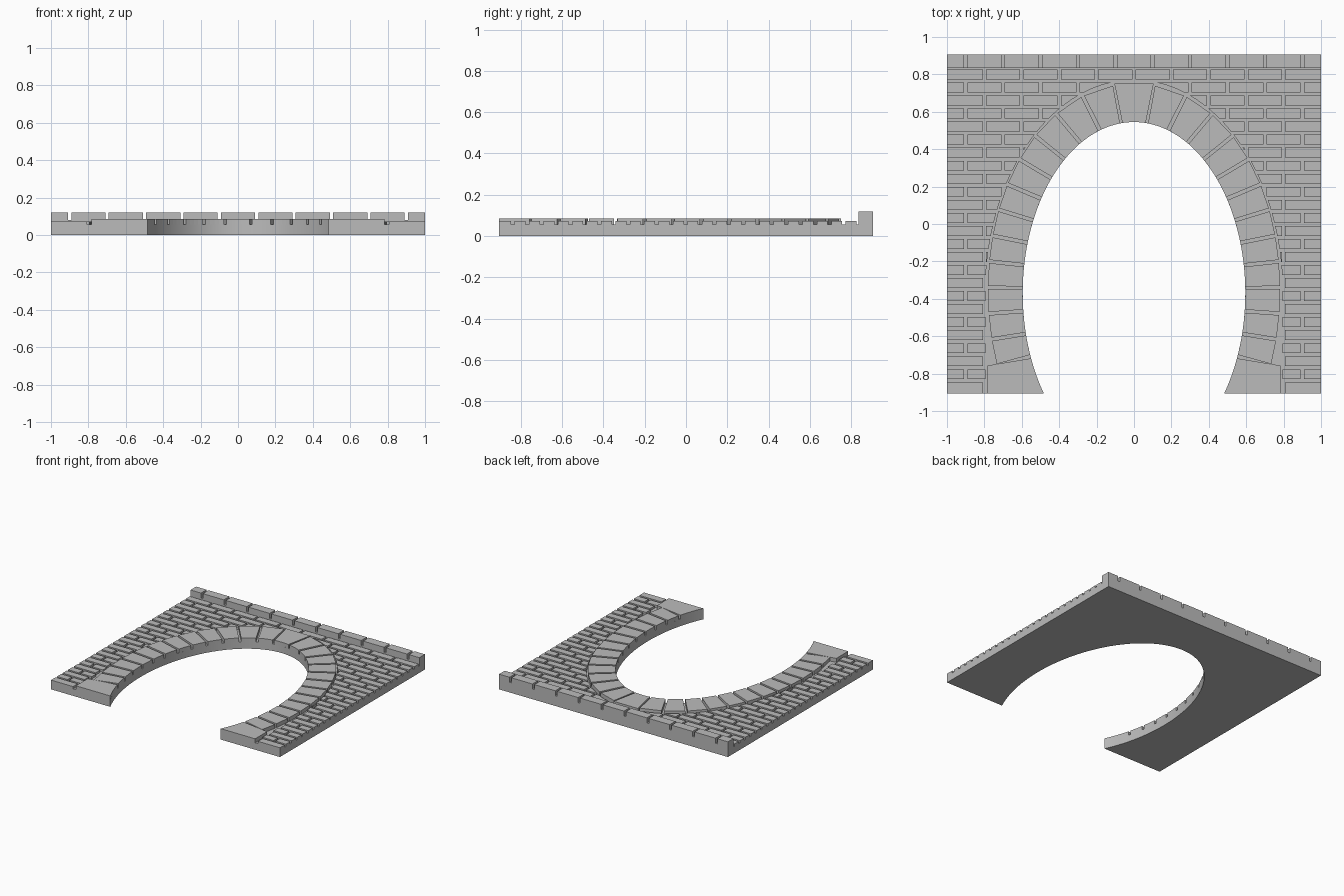
import bpy, bmesh, math

if "Cube" in bpy.data.objects:
    bpy.data.objects.remove(bpy.data.objects["Cube"], do_unlink=True)

stone = bpy.data.materials.new("stone grey")
stone.use_nodes = True
GREY = (0.5, 0.5, 0.5, 1)
stone.diffuse_color = GREY
stone.node_tree.nodes["Principled BSDF"].inputs["Base Color"].default_value = GREY

HALF_W, HALF_H = 1.0, 0.905
YC = -0.37                      # height of the arch centre
IN_A, IN_B = 0.595, 0.915       # opening half axes
CUT_A, CUT_B = 0.795, 1.14      # brick cut-off half axes
FLOOR, BRICK, ARCH, TOP = 0.055, 0.073, 0.086, 0.12
GAP = 0.017


def prisms(name, outlines, z0, z1, mirror=False):
    """Extrude flat outlines into blocks, all in one object."""
    bm = bmesh.new()
    for pts in outlines:
        face = bm.faces.new([bm.verts.new((x, y, z0)) for x, y in pts])
        ext = bmesh.ops.extrude_face_region(bm, geom=[face], use_keep_orig=True)
        top = [v for v in ext["geom"] if isinstance(v, bmesh.types.BMVert)]
        bmesh.ops.translate(bm, verts=top, vec=(0, 0, z1 - z0))
    bmesh.ops.recalc_face_normals(bm, faces=bm.faces)
    mesh = bpy.data.meshes.new(name)
    bm.to_mesh(mesh)
    bm.free()
    mesh.materials.append(stone)
    obj = bpy.data.objects.new(name, mesh)
    bpy.context.collection.objects.link(obj)
    if mirror:
        mod = obj.modifiers.new("Mirror", "MIRROR")
        mod.use_mirror_merge = False
    return obj


def box(x0, x1, y0, y1):
    return [(x0, y0), (x1, y0), (x1, y1), (x0, y1)]


def inner(t):
    return IN_A * math.cos(t), YC + IN_B * math.sin(t)


def inner_arc(t0, t1, n):
    return [inner(t0 + (t1 - t0) * i / n) for i in range(n + 1)]


def angle_at_y(y):
    return math.asin((y - YC) / IN_B)


# Backing plate with the arched opening
t_foot = angle_at_y(-HALF_H)
plate = prisms("backing_plate", [
    [(HALF_W, -HALF_H), (HALF_W, HALF_H), (-HALF_W, HALF_H), (-HALF_W, -HALF_H)]
    + inner_arc(math.pi - t_foot, t_foot, 96)], 0, FLOOR)
bpy.context.view_layer.objects.active = plate
plate.select_set(True)
bpy.ops.object.shade_smooth_by_angle(angle=math.radians(30))


# Brick courses, trimmed where they meet the arch
def cut_x(y):
    if y <= YC:
        return CUT_A
    return CUT_A * math.sqrt(max(0, 1 - ((y - YC) / CUT_B) ** 2))


def cut_y(x):
    return YC + CUT_B * math.sqrt(max(0, 1 - (x / CUT_A) ** 2))


def brick(x0, x1, y0, y1):
    lo = max(x0, cut_x(y1))
    if lo > x1 - 0.008:
        return None
    hi = min(x1, cut_x(y0))
    pts = []
    if hi > lo + 0.001:
        for i in range(6):
            x = lo + (hi - lo) * i / 5
            pts.append((x, min(max(y0, cut_y(x)), y1 - 0.0005)))
    else:
        pts.append((lo, y0))
    if hi < x1 - 0.001:
        pts.append((x1, y0))
    return pts + [(x1, y1), (lo, y1)]


bricks = []
PITCH = 0.0697
for row in range(25):
    y1 = 0.826 - PITCH * row
    y0 = -HALF_H if row == 24 else y1 - PITCH + GAP
    start = 0 if row % 2 == 0 else -0.1
    for k in range(6):
        left = start + 0.2 * k
        if left > 0.99:
            continue
        right = HALF_W if left + 0.2 > 0.99 else left + 0.2 - GAP / 2
        outline = brick(max(0, left + GAP / 2), right, y0, y1)
        if outline:
            bricks.append(outline)
prisms("brick_courses", bricks, FLOOR, BRICK, mirror=True)

# Arch stones, spaced evenly along the opening
t_base, t_key = angle_at_y(-0.71), math.acos(0.068 / IN_A)
STEPS, COUNT = 600, 12
ts = [t_base + (t_key - t_base) * i / STEPS for i in range(STEPS + 1)]
run = [0.0]
for a, b in zip(ts, ts[1:]):
    run.append(run[-1] + math.dist(inner(a), inner(b)))


def angle_at_run(s):
    return next(t for t, r in zip(ts, run) if r >= s - 1e-9)


def outer(t):
    nx, ny = math.cos(t) / IN_A, math.sin(t) / IN_B
    depth = (0.185 + 0.02 * max(0, math.sin(t))) / math.hypot(nx, ny)
    x, y = inner(t)
    return x + nx * depth, y + ny * depth


def shifted_outer(t, s):
    """Outer corner moved along the arch so the joints stay parallel."""
    nx, ny = math.cos(t) / IN_A, math.sin(t) / IN_B
    n = math.hypot(nx, ny)
    x, y = outer(t)
    return x - ny / n * s, y + nx / n * s


arch_stones = []
step = run[-1] / COUNT
for i in range(COUNT):
    j0, j1 = angle_at_run(step * i), angle_at_run(step * (i + 1))
    t0 = angle_at_run(step * i + GAP / 2)
    t1 = angle_at_run(step * (i + 1) - GAP / 2)
    arch_stones.append(inner_arc(t0, t1, 4)
                       + [shifted_outer(j1, -GAP / 2), shifted_outer(j0, GAP / 2)])
prisms("arch_stones", arch_stones, FLOOR, ARCH, mirror=True)

# Keystone and foot stones
t_k = math.acos(0.062 / IN_A)
prisms("keystone", [inner_arc(t_k, math.pi - t_k, 8) + [(-0.105, 0.752), (0.105, 0.752)]],
       FLOOR, ARCH)
t_f = angle_at_y(-0.718)
prisms("foot_stones", [inner_arc(t_foot, t_f, 8) + [(0.783, -0.757), (0.783, -HALF_H)]],
       FLOOR, ARCH, mirror=True)

# Coping along the top edge
COPE_Y, COPE_Z = 0.835, 0.08
prisms("coping_bed", [box(-HALF_W, HALF_W, COPE_Y, HALF_H)], FLOOR, COPE_Z)
joints = [-0.9 + 0.2 * i for i in range(10)]
edges = [-HALF_W - GAP / 2] + joints + [HALF_W + GAP / 2]
prisms("coping_blocks", [box(a + GAP / 2, b - GAP / 2, COPE_Y, HALF_H)
                         for a, b in zip(edges, edges[1:])], COPE_Z, TOP)
